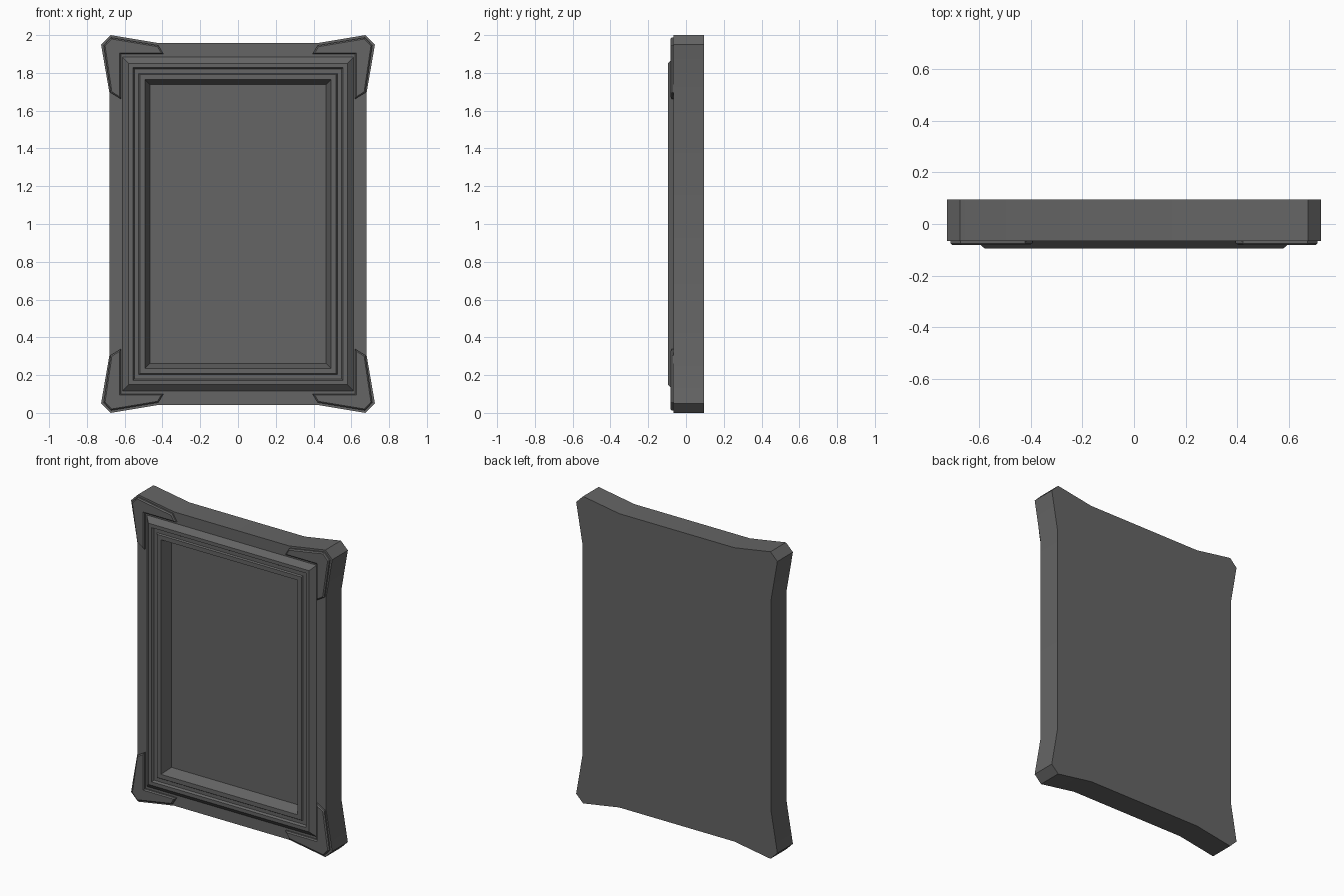
import bpy
import bmesh
from math import radians

cube = bpy.data.objects.get("Cube")
if cube:
    bpy.data.objects.remove(cube, do_unlink=True)

MID_Z = 1.0
FRONT, BACK = -0.065, 0.095
PANEL_Y = -0.02

grey = bpy.data.materials.new("dark_grey")
grey.use_nodes = True
grey.diffuse_color = (0.13, 0.13, 0.13, 1)
grey.node_tree.nodes["Principled BSDF"].inputs["Base Color"].default_value = grey.diffuse_color


def finish(name, bm):
    bmesh.ops.recalc_face_normals(bm, faces=bm.faces)
    mesh = bpy.data.meshes.new(name)
    bm.to_mesh(mesh)
    bm.free()
    mesh.materials.append(grey)
    obj = bpy.data.objects.new(name, mesh)
    bpy.context.collection.objects.link(obj)
    return obj


def prism(name, outline, y_front, y_back, bevel=0):
    """Extrude an outline, given about the frame centre, along y."""
    bm = bmesh.new()
    face = bm.faces.new([bm.verts.new((x, y_front, z + MID_Z)) for x, z in outline])
    grown = bmesh.ops.extrude_face_region(bm, geom=[face])["geom"]
    verts = [v for v in grown if isinstance(v, bmesh.types.BMVert)]
    bmesh.ops.translate(bm, verts=verts, vec=(0, y_back - y_front, 0))
    if bevel:
        bmesh.ops.recalc_face_normals(bm, faces=bm.faces)
        rim = [e for e in bm.edges if all(abs(v.co.y - y_front) < 1e-5 for v in e.verts)]
        bmesh.ops.bevel(bm, geom=rim, offset=bevel, segments=1, affect="EDGES")
    return finish(name, bm)


def rectangle(half_x, half_z):
    return [(half_x, -half_z), (half_x, half_z), (-half_x, half_z), (-half_x, -half_z)]


# Backing board with flared, clipped corners
corner = [(0.68, 0.69), (0.725, 0.95), (0.675, 1.0), (0.415, 0.957)]
outline = []
for sx, sz in ((1, 1), (-1, 1), (-1, -1), (1, -1)):
    points = [(x * sx, z * sz) for x, z in corner]
    outline += points if sx * sz > 0 else points[::-1]
board = prism("backing_board", outline, FRONT, BACK)

# Recess cut into the board behind the moulding; its floor is the picture panel
cutter = prism("recess_cutter", rectangle(0.52, 0.792), FRONT - 0.1, PANEL_Y)
cutter.hide_render = True
cut = board.modifiers.new("recess", "BOOLEAN")
cut.operation = "DIFFERENCE"
cut.solver = "EXACT"
cut.object = cutter
bpy.context.view_layer.objects.active = board
board.select_set(True)
bpy.ops.object.modifier_apply(modifier=cut.name)
bpy.data.objects.remove(cutter, do_unlink=True)
bpy.ops.object.shade_smooth_by_angle(angle=radians(20))

# Moulding with a groove, swept round the opening: (half width, y)
profile = [(0.612, FRONT), (0.579, -0.095), (0.556, -0.095), (0.548, -0.081),
           (0.526, -0.081), (0.52, -0.09), (0.492, -0.09), (0.466, PANEL_Y)]
bm = bmesh.new()
rings = [[bm.verts.new((x, y, z + MID_Z)) for x, z in rectangle(w, w + 0.272)]
         for w, y in profile]
for outer, inner in zip(rings, rings[1:]):
    for i in range(4):
        j = (i + 1) % 4
        bm.faces.new((outer[i], outer[j], inner[j], inner[i]))
finish("moulding", bm)

# Raised corner plates with a fine chamfer
plate = [(0.62, 0.662), (0.674, 0.695), (0.711, 0.945), (0.672, 0.987),
         (0.422, 0.945), (0.394, 0.899), (0.62, 0.899)]
for side, sx in (("left", 1), ("right", -1)):
    for level, sz in (("top", 1), ("bottom", -1)):
        prism(f"{level}_{side}_corner_plate",
              [(x * sx, z * sz) for x, z in plate], -0.082, FRONT + 0.005, 0.007)
